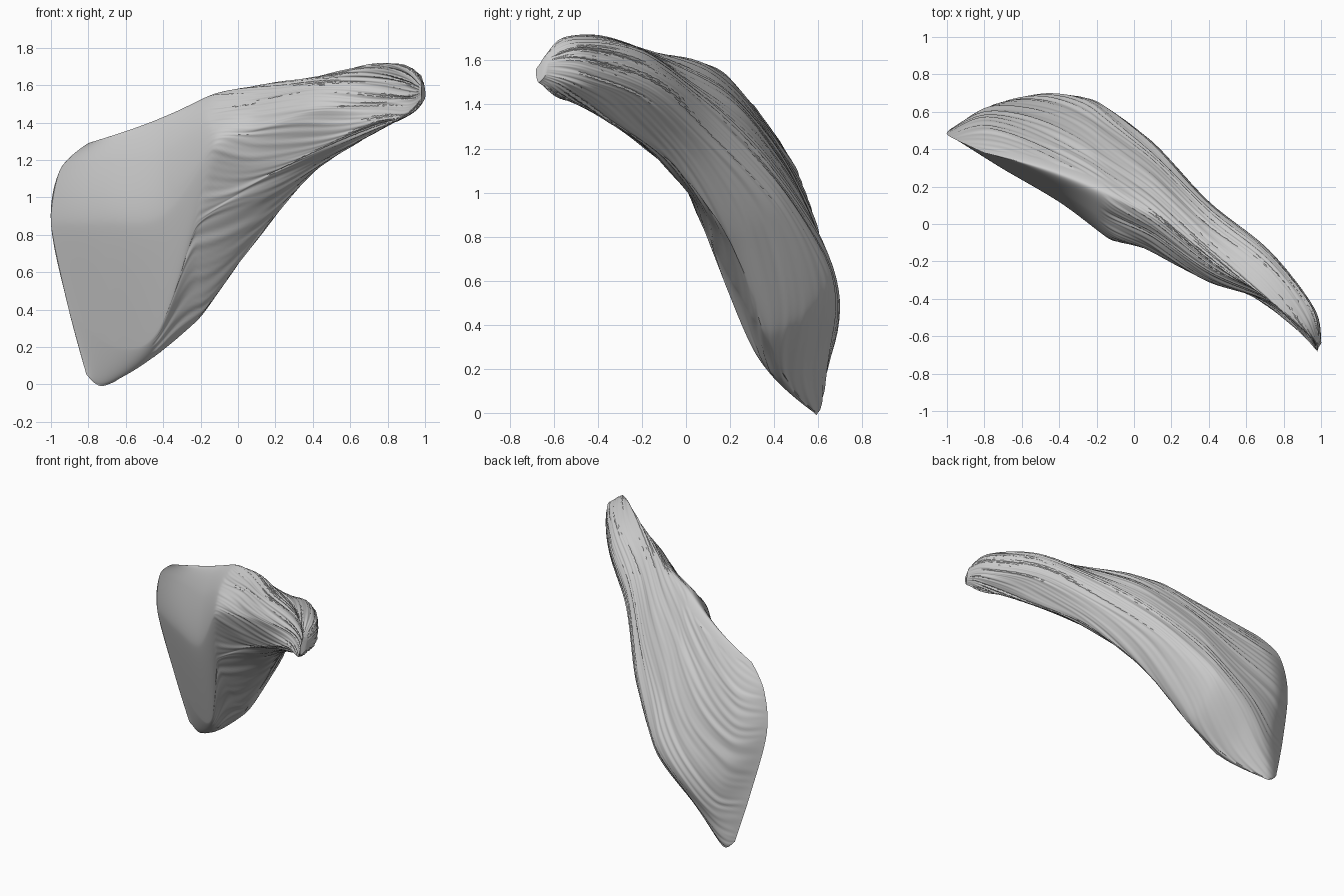
import bpy
import bmesh
from math import floor
from mathutils import Vector, noise

if "Cube" in bpy.data.objects:
    bpy.data.objects.remove(bpy.data.objects["Cube"], do_unlink=True)

# Lengthwise rails, each running from the thin border to the tendon tip
bottom = [(-.81, .59, .05), (-.71, .59, 0), (-.45, .46, .15), (-.2, .36, .37), (.1, .2, .78),
          (.4, -.06, 1.13), (.72, -.37, 1.34), (.93, -.58, 1.45), (.98, -.67, 1.5)]
back_low = [(-.905, .55, .4), (-.69, .65, .3), (-.45, .69, .43), (-.2, .65, .6), (.1, .43, .92),
            (.4, .1, 1.22), (.72, -.18, 1.42), (.95, -.46, 1.5), (1, -.64, 1.53)]
back_mid = [(-1, .49, .86), (-.78, .61, .73), (-.45, .61, .78), (-.2, .54, .94), (.1, .36, 1.16),
            (.4, .1, 1.38), (.72, -.14, 1.53), (.96, -.45, 1.6), (1, -.63, 1.58)]
back_high = [(-.95, .45, 1.15), (-.75, .5, 1.1), (-.45, .44, 1.17), (-.2, .36, 1.28), (.1, .21, 1.43),
             (.4, -.02, 1.54), (.72, -.22, 1.65), (.94, -.46, 1.67), (.99, -.62, 1.61)]
top = [(-.8, .38, 1.29), (-.55, .32, 1.37), (-.35, .25, 1.45), (-.13, .16, 1.55), (.12, .04, 1.6),
       (.4, -.16, 1.64), (.72, -.4, 1.71), (.9, -.56, 1.7), (.98, -.64, 1.62)]
front_high = [back_high[0], (-.68, .32, 1.2), (-.4, .17, 1.25), (-.16, .03, 1.43), (.1, -.06, 1.51),
              (.4, -.24, 1.59), (.72, -.38, 1.62), (.9, -.53, 1.62), (.98, -.66, 1.59)]
front_mid = [back_mid[0], (-.72, .31, .86), (-.4, .12, .9), (-.13, -.08, 1.28), (.08, -.14, 1.35),
             (.4, -.31, 1.46), (.72, -.41, 1.5), (.9, -.54, 1.53), (.98, -.68, 1.56)]
ridge = [back_low[0], (-.66, .46, .2), (-.43, .31, .28), (-.22, .08, .84), (.05, -.02, 1.05),
         (.38, -.22, 1.23), (.72, -.44, 1.39), (.9, -.59, 1.44), (.98, -.68, 1.53)]
rails = [bottom, back_low, back_mid, back_high, top, front_high, front_mid, ridge]

# Roundness of the cross-section at each rail; low values make a crisp edge
roundness = [.35, .45, .5, .45, .42, .4, .3, .12]

AROUND, ALONG = 240, 128


def spline(points, t, closed, tension):
    """Cardinal spline through the points at parameter t."""
    n = len(points)
    i = floor(t) if closed else min(floor(t), n - 2)
    f = t - i

    def get(k):
        return Vector(points[k % n] if closed else points[max(0, min(n - 1, k))])
    a, b, c, d = (get(i + k) for k in (-1, 0, 1, 2))
    m0 = (c - a) * tension[i % n]
    m1 = (d - b) * tension[(i + 1) % n]
    f2, f3 = f * f, f * f * f
    return b * (2*f3 - 3*f2 + 1) + m0 * (f3 - 2*f2 + f) + c * (3*f2 - 2*f3) + m1 * (f3 - f2)


def fibre_depth(s, t):
    """Groove strength: strong on back and underside, none on the smooth front face."""
    ends = min(1, t, (len(bottom) - 1 - t))
    on_face = 3.6 < s < (7.95 if t < 2 else 7.05)
    cover = max(0, min(1, (t - 2.8) * 2)) if on_face else 1
    lane = s - .35 * t
    bundle = noise.noise(Vector((lane * 4, t * .4, 3)))
    strand = noise.noise(Vector((lane * 12, t * .6, 7)))
    return ends * cover * (.006 * bundle + .008 * strand)


# Loft the muscle belly through the rails, with a firmer turn where the front face ends
flow = [.5, .5, .5, .3, .45, .5, .5, .5, .5]
bm = bmesh.new()
rings, depths = [], []
for j in range(ALONG + 1):
    t = j / ALONG * (len(bottom) - 1)
    section = [spline(rail, t, False, flow) for rail in rails]
    ring = []
    for i in range(AROUND):
        s = i / AROUND * len(rails)
        ring.append(bm.verts.new(spline(section, s, True, roundness)))
        depths.append(fibre_depth(s, t))
    rings.append(ring)
for r0, r1 in zip(rings, rings[1:]):
    for i in range(AROUND):
        k = (i + 1) % AROUND
        bm.faces.new((r0[i], r0[k], r1[k], r1[i]))
bm.faces.new(rings[-1])
bmesh.ops.recalc_face_normals(bm, faces=bm.faces)
bm.normal_update()

# Press the fibre grooves into the surface, then close the thin border
moves = [v.normal * d for v, d in zip(bm.verts, depths)]
for v, move in zip(bm.verts, moves):
    v.co += move
bmesh.ops.remove_doubles(bm, verts=bm.verts, dist=.0005)
bmesh.ops.recalc_face_normals(bm, faces=bm.faces)

mesh = bpy.data.meshes.new("muscle")
bm.to_mesh(mesh)
bm.free()
muscle = bpy.data.objects.new("muscle", mesh)
bpy.context.collection.objects.link(muscle)

# Plain grey material
grey = bpy.data.materials.new("light grey")
grey.use_nodes = True
colour = (.6, .6, .6, 1)
grey.diffuse_color = colour
grey.node_tree.nodes["Principled BSDF"].inputs["Base Color"].default_value = colour
mesh.materials.append(grey)

bpy.context.view_layer.objects.active = muscle
muscle.select_set(True)
bpy.ops.object.shade_smooth_by_angle(angle=.7)
